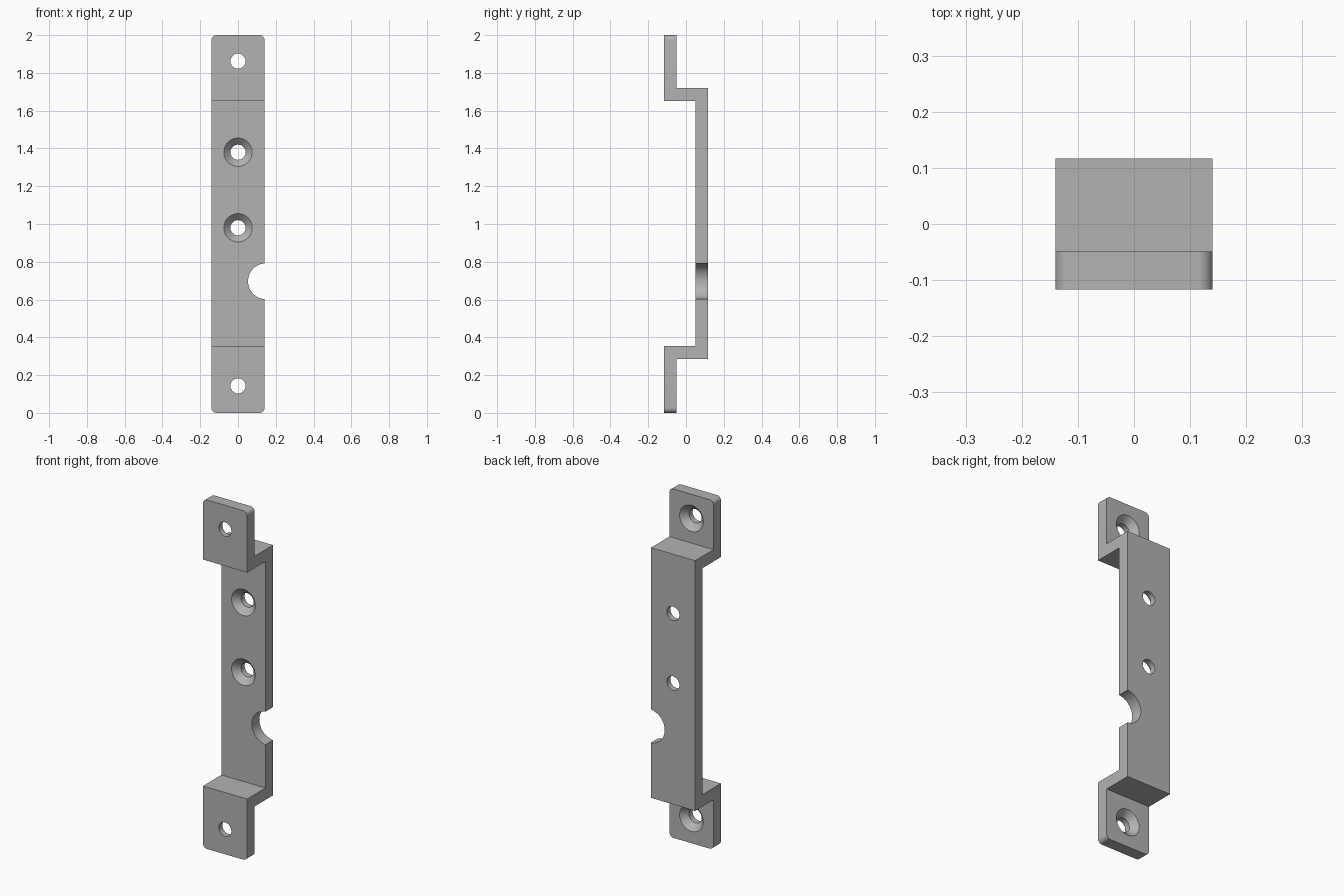
import bpy, bmesh, math
from mathutils import Matrix

cube = bpy.data.objects.get("Cube")
if cube:
    bpy.data.objects.remove(cube, do_unlink=True)

HALF_W = 0.14      # half width in x
OUT = 0.117        # half depth in y
T = 0.068          # sheet thickness
LOW, HIGH = 0.286, 1.72   # outer ends of the raised plate

grey = bpy.data.materials.new("plain grey")
grey.use_nodes = True
grey.diffuse_color = (0.45, 0.45, 0.45, 1)
grey.node_tree.nodes["Principled BSDF"].inputs["Base Color"].default_value = (0.45, 0.45, 0.45, 1)


def make_object(name, bm):
    bmesh.ops.recalc_face_normals(bm, faces=bm.faces)
    mesh = bpy.data.meshes.new(name)
    bm.to_mesh(mesh)
    bm.free()
    mesh.materials.append(grey)
    obj = bpy.data.objects.new(name, mesh)
    bpy.context.collection.objects.link(obj)
    return obj


def bracket_body():
    # stepped strip: side outline extruded across the width
    outline = [(-OUT, 0), (T - OUT, 0), (T - OUT, LOW), (OUT, LOW),
               (OUT, HIGH), (T - OUT, HIGH), (T - OUT, 2), (-OUT, 2),
               (-OUT, HIGH - T), (OUT - T, HIGH - T),
               (OUT - T, LOW + T), (-OUT, LOW + T)]
    bm = bmesh.new()
    face = bm.faces.new([bm.verts.new((-HALF_W, y, z)) for y, z in outline])
    ext = bmesh.ops.extrude_face_region(bm, geom=[face])
    moved = [v for v in ext["geom"] if isinstance(v, bmesh.types.BMVert)]
    bmesh.ops.translate(bm, verts=moved, vec=(2 * HALF_W, 0, 0))
    # rounded outer corners of both end tabs
    corners = [e for e in bm.edges
               if all(min(v.co.z, 2 - v.co.z) < 0.001 for v in e.verts)
               and abs(e.verts[0].co.x - e.verts[1].co.x) < 0.001]
    bmesh.ops.bevel(bm, geom=corners, offset=0.026, segments=8,
                    profile=0.5, affect='EDGES')
    return make_object("bracket", bm)


def lathe_cutter(name, profile, x, z, sides=48):
    # solid turned about the y axis; profile is (radius, y) pairs
    bm = bmesh.new()
    rings = []
    for r, y in profile:
        rings.append([bm.verts.new((x + r * math.cos(a), y, z + r * math.sin(a)))
                      for a in (2 * math.pi * i / sides for i in range(sides))])
    for a, b in zip(rings, rings[1:]):
        for i in range(sides):
            j = (i + 1) % sides
            bm.faces.new((a[i], a[j], b[j], b[i]))
    bm.faces.new(rings[0])
    bm.faces.new(rings[-1])
    return make_object(name, bm)


def screw_hole(z, face_y, inward):
    # countersink opens on face_y, narrowing in the inward direction
    r, wide, eps = 0.04, 0.075, 0.01
    profile = [(wide + eps, face_y - inward * eps),
               (r, face_y + inward * (wide - r)),
               (r, face_y + inward * (T + eps))]
    return lathe_cutter("screw_hole_cutter", profile, 0, z)


bracket = bracket_body()
cutters = [screw_hole(z, T - OUT, -1) for z in (0.143, 1.862)]
cutters += [screw_hole(z, OUT - T, 1) for z in (0.98, 1.38)]
cutters.append(lathe_cutter("side_notch_cutter", [(0.095, 0), (0.095, 0.2)], 0.148, 0.697, 64))

for cutter in cutters:
    cutter.hide_render = True
    mod = bracket.modifiers.new("cut", 'BOOLEAN')
    mod.operation = 'DIFFERENCE'
    mod.solver = 'EXACT'
    mod.object = cutter

# bake the cuts, then drop the cutters
graph = bpy.context.evaluated_depsgraph_get()
baked = bpy.data.meshes.new_from_object(bracket.evaluated_get(graph))
bracket.modifiers.clear()
bracket.data = baked
baked.materials.clear()
baked.materials.append(grey)
for poly in baked.polygons:
    poly.material_index = 0
for cutter in cutters:
    bpy.data.objects.remove(cutter, do_unlink=True)

bpy.ops.object.select_all(action='DESELECT')
bracket.select_set(True)
bpy.context.view_layer.objects.active = bracket
bpy.ops.object.shade_smooth_by_angle(angle=math.radians(30))
